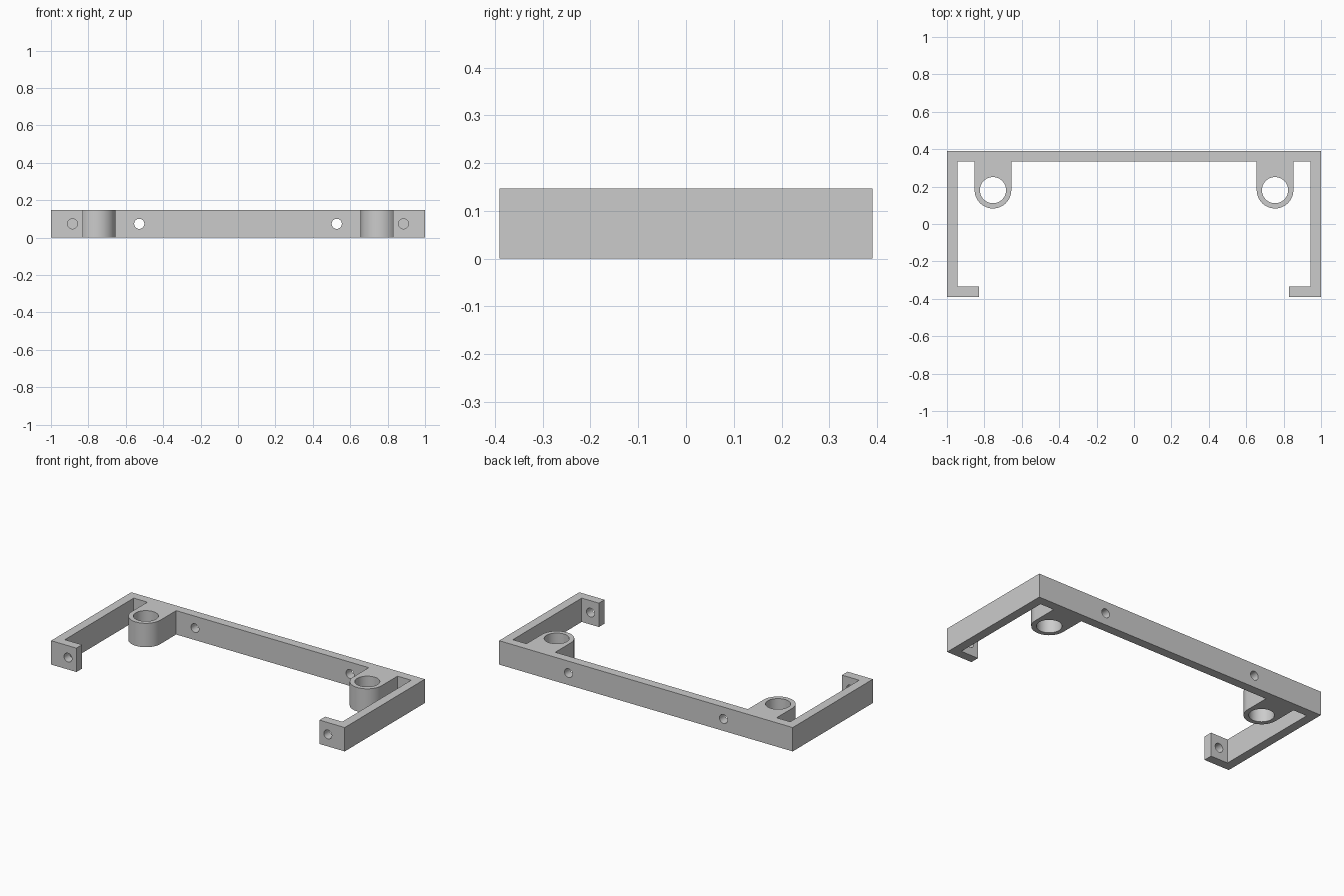
import bpy, bmesh
from math import pi, cos, sin, radians
from mathutils import Matrix

cube = bpy.data.objects.get("Cube")
if cube:
    bpy.data.objects.remove(cube, do_unlink=True)

HEIGHT = 0.147
HALF_DEPTH = 0.39
WALL = 0.055
LUG_X, LUG_Y, LUG_R, BORE_R = 0.754, 0.181, 0.098, 0.07
LIP_X = 0.828
SCREW_R = 0.027

grey = bpy.data.materials.new("light grey plastic")
grey.use_nodes = True
colour = (0.6, 0.6, 0.6, 1)
grey.diffuse_color = colour
grey.node_tree.nodes["Principled BSDF"].inputs["Base Color"].default_value = colour


def finish(name, bm):
    bmesh.ops.recalc_face_normals(bm, faces=bm.faces)
    mesh = bpy.data.meshes.new(name)
    bm.to_mesh(mesh)
    bm.free()
    mesh.materials.append(grey)
    obj = bpy.data.objects.new(name, mesh)
    bpy.context.collection.objects.link(obj)
    return obj


def drill(body, radius, centre, along_y, length):
    """Cut a round hole through the body."""
    bm = bmesh.new()
    turn = Matrix.Rotation(pi / 2, 4, "X") if along_y else Matrix()
    bmesh.ops.create_cone(bm, cap_ends=True, segments=48, radius1=radius,
                          radius2=radius, depth=length,
                          matrix=Matrix.Translation(centre) @ turn)
    cutter = finish("hole_cutter", bm)
    cutter.hide_render = True
    mod = body.modifiers.new("hole", "BOOLEAN")
    mod.operation = "DIFFERENCE"
    mod.solver = "EXACT"
    mod.object = cutter
    bpy.context.view_layer.objects.active = body
    bpy.ops.object.modifier_apply(modifier=mod.name)
    bpy.data.objects.remove(cutter, do_unlink=True)


# Left half of the bracket outline, from the back centre round to the inside
inner_x, inner_y = 1 - WALL, HALF_DEPTH - WALL
half = [(1, HALF_DEPTH), (1, -HALF_DEPTH), (LIP_X, -HALF_DEPTH),
        (LIP_X, WALL - HALF_DEPTH), (inner_x, WALL - HALF_DEPTH),
        (inner_x, inner_y), (LUG_X + LUG_R, inner_y)]
half += [(LUG_X + LUG_R * cos(a), LUG_Y - LUG_R * sin(a))
         for a in (pi * i / 24 for i in range(25))]
half.append((LUG_X - LUG_R, inner_y))
outline = half + [(-x, y) for x, y in reversed(half)]

# Bracket body, extruded upwards
bm = bmesh.new()
base = bm.faces.new([bm.verts.new((x, y, 0)) for x, y in outline])
top = bmesh.ops.extrude_face_region(bm, geom=[base])["geom"]
bmesh.ops.translate(bm, vec=(0, 0, HEIGHT),
                    verts=[v for v in top if isinstance(v, bmesh.types.BMVert)])
bracket = finish("mounting_bracket", bm)

# Lug bores, back wall screw holes and lip screw holes
for side in (-1, 1):
    drill(bracket, BORE_R, (side * LUG_X, LUG_Y, HEIGHT / 2), False, 0.4)
    drill(bracket, SCREW_R, (side * 0.528, HALF_DEPTH, HEIGHT / 2), True, 0.2)
    drill(bracket, SCREW_R, (side * 0.885, -HALF_DEPTH, HEIGHT / 2), True, 0.2)

# Smooth the round walls, keep the corners sharp
bpy.ops.object.select_all(action="DESELECT")
bracket.select_set(True)
bpy.context.view_layer.objects.active = bracket
bpy.ops.object.shade_smooth_by_angle(angle=radians(30))
